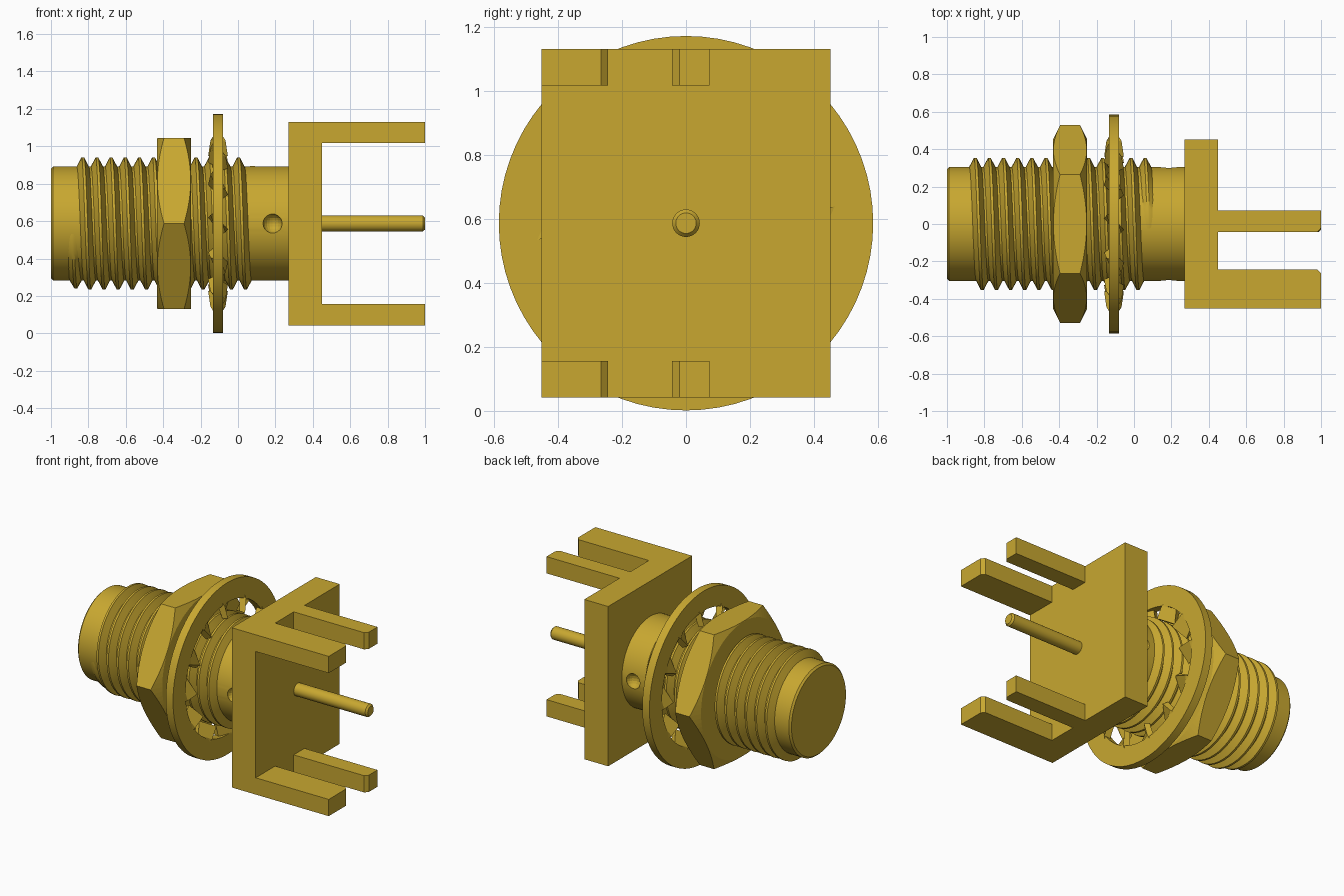
import bpy, bmesh, math
from mathutils import Vector

if "Cube" in bpy.data.objects:
    bpy.data.objects.remove(bpy.data.objects["Cube"], do_unlink=True)

CZ = 0.587  # height of the connector axis, which runs along x

gold = bpy.data.materials.new("gold")
gold.use_nodes = True
GOLD = (0.58, 0.39, 0.03, 1)
gold.diffuse_color = GOLD
gold.node_tree.nodes["Principled BSDF"].inputs["Base Color"].default_value = GOLD


def finish(name, bm, smooth=None):
    bmesh.ops.recalc_face_normals(bm, faces=bm.faces)
    me = bpy.data.meshes.new(name)
    bm.to_mesh(me)
    bm.free()
    me.materials.append(gold)
    ob = bpy.data.objects.new(name, me)
    bpy.context.collection.objects.link(ob)
    bpy.ops.object.select_all(action='DESELECT')
    ob.select_set(True)
    bpy.context.view_layer.objects.active = ob
    if smooth:
        bpy.ops.object.shade_smooth_by_angle(angle=math.radians(smooth))
    return ob


def polar(x, r, a):
    return Vector((x, r * math.cos(a), CZ + r * math.sin(a)))


def skin(bm, rings, loop):
    """Bridge consecutive rings of vertices; loop joins last ring to first."""
    pairs = list(zip(rings, rings[1:])) + ([(rings[-1], rings[0])] if loop else [])
    for p, q in pairs:
        n = len(p)
        for i in range(n):
            bm.faces.new((p[i], p[(i + 1) % n], q[(i + 1) % n], q[i]))
    if not loop:
        bm.faces.new(rings[0])
        bm.faces.new(rings[-1])


def revolve(name, profile, seg=64, closed=False, smooth=30):
    """Turn an (x, radius) profile round the connector axis."""
    bm = bmesh.new()
    rings = [[bm.verts.new(polar(x, r, 2 * math.pi * i / seg)) for i in range(seg)]
             for x, r in profile]
    skin(bm, rings, closed)
    return finish(name, bm, smooth)


def extrude(name, outline, z0, z1):
    """Raise an (x, y) outline from z0 to z1."""
    bm = bmesh.new()
    skin(bm, [[bm.verts.new((x, y, z)) for x, y in outline] for z in (z0, z1)], False)
    return finish(name, bm)


def boolean(ob, cutter, op):
    cutter.hide_render = True
    mod = ob.modifiers.new("cut", 'BOOLEAN')
    mod.operation, mod.object, mod.solver = op, cutter, 'EXACT'
    bpy.ops.object.select_all(action='DESELECT')
    ob.select_set(True)
    bpy.context.view_layer.objects.active = ob
    bpy.ops.object.modifier_apply(modifier=mod.name)
    bpy.data.objects.remove(cutter, do_unlink=True)


# Barrel with a small round dimple on each side
barrel = revolve("barrel", [(-1, 0.293), (-0.988, 0.305), (0.28, 0.305)])
for side in (-1, 1):
    bm = bmesh.new()
    bmesh.ops.create_uvsphere(bm, u_segments=20, v_segments=10, radius=0.052)
    bmesh.ops.translate(bm, verts=bm.verts, vec=(0.185, side * 0.31, CZ))
    boolean(barrel, finish("dimple_cutter", bm), 'DIFFERENCE')

# Right-hand helical thread, fading out at both ends
PITCH, X0, STEPS = 0.0757, -0.849, 48
bm = bmesh.new()
first, last = -24, int(12.3 * STEPS)
rings = []
for i in range(first, last + 1):
    a = 2 * math.pi * i / STEPS
    x = X0 + PITCH * i / STEPS
    fade = min(1, (i - first) / 14, (last - i) / 14)
    crest = 0.300 + 0.054 * fade
    rings.append([bm.verts.new(polar(x + dx, r, a)) for dx, r in
                  ((-0.036, 0.298), (-0.007, crest), (0.007, crest), (0.036, 0.298))])
skin(bm, rings, False)
finish("thread", bm, 30)

# Hexagonal nut, corners turned down by a double cone
nut = revolve("hex_nut", [(-0.432, 0.528), (-0.252, 0.528)], seg=6, smooth=None)
cone = revolve("nut_chamfer", [(-0.432, 0.455), (-0.392, 0.535),
                               (-0.292, 0.535), (-0.252, 0.455)], seg=96, smooth=None)
boolean(nut, cone, 'INTERSECT')

# Lock washer ring
WX = -0.107
revolve("washer_ring", [(WX - 0.027, 0.45), (WX - 0.027, 0.585),
                        (WX + 0.027, 0.585), (WX + 0.027, 0.45)], seg=72, closed=True)

# Twisted teeth pointing inward from the washer
bm = bmesh.new()
for k in range(12):
    a = k * math.pi / 6
    radial = Vector((0, math.cos(a), math.sin(a)))
    tangent = Vector((0, -math.sin(a), math.cos(a)))
    rings = []
    for r, twist, w, t in ((0.47, 0.0, 0.055, 0.024), (0.445, 0.35, 0.057, 0.022),
                           (0.36, 0.75, 0.058, 0.018)):
        u = tangent * math.cos(twist) + Vector((1, 0, 0)) * math.sin(twist)
        v = Vector((1, 0, 0)) * math.cos(twist) - tangent * math.sin(twist)
        c = Vector((WX, 0, CZ)) + radial * r
        rings.append([bm.verts.new(c + u * w * su + v * t * sv)
                      for su, sv in ((-1, -1), (1, -1), (1, 1), (-1, 1))])
    skin(bm, rings, False)
finish("washer_teeth", bm)

# Square flange
extrude("flange", [(0.27, -0.452), (0.45, -0.452), (0.45, 0.452), (0.27, 0.452)], 0.043, 1.131)

# Board legs: a wide and a narrow one at top and bottom, one corner cut on each
for level, z0, z1 in (("lower", 0.043, 0.157), ("upper", 1.017, 1.131)):
    extrude(level + "_wide_leg", [(0.44, -0.452), (1, -0.452), (1, -0.265),
                                  (0.98, -0.243), (0.44, -0.243)], z0, z1)
    extrude(level + "_narrow_leg", [(0.44, -0.043), (0.98, -0.043), (1, -0.021),
                                    (1, 0.073), (0.44, 0.073)], z0, z1)

# Centre contact pin
revolve("centre_pin", [(0.44, 0.043), (0.988, 0.043), (1, 0.032)], seg=32)
